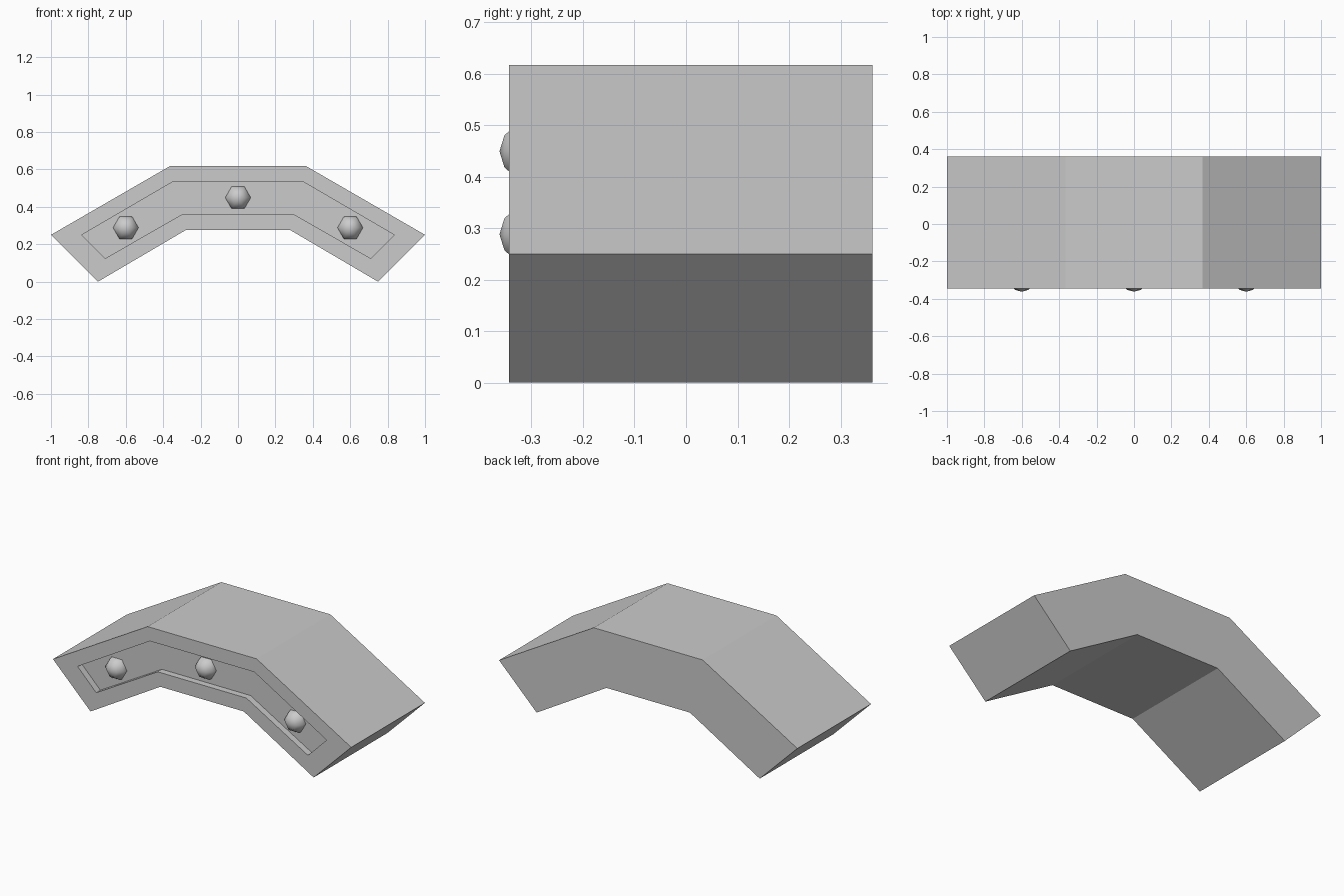
import bpy, bmesh
from math import radians
from mathutils import Matrix

if "Cube" in bpy.data.objects:
    bpy.data.objects.remove(bpy.data.objects["Cube"])


def mirrored(points):
    # complete a right-half outline with its mirror image
    return points + [(-x, z) for x, z in reversed(points)]


def finish(bm, name):
    bmesh.ops.recalc_face_normals(bm, faces=bm.faces)
    mesh = bpy.data.meshes.new(name)
    bm.to_mesh(mesh)
    bm.free()
    obj = bpy.data.objects.new(name, mesh)
    bpy.context.collection.objects.link(obj)
    return obj


OUTER = mirrored([(0.365, 0.617), (1.0, 0.25), (0.748, 0.0), (0.28, 0.275)])
INNER = mirrored([(0.35, 0.533), (0.835, 0.25), (0.71, 0.124), (0.297, 0.361)])
BACK, FRONT, RECESS = 0.362, -0.344, -0.304

# Angled body with a recessed front panel
bm = bmesh.new()
layers = [(OUTER, BACK), (OUTER, FRONT), (INNER, FRONT), (INNER, RECESS)]
rings = [[bm.verts.new((x, y, z)) for x, z in prof] for prof, y in layers]
for a, b in zip(rings, rings[1:]):
    for i in range(len(a)):
        j = (i + 1) % len(a)
        bm.faces.new((a[i], a[j], b[j], b[i]))
bm.faces.new(rings[0])
bm.faces.new(rings[-1])
# split the two concave end caps into clean convex pieces
bmesh.ops.triangulate(bm, faces=[f for f in bm.faces if len(f.verts) > 4])
finish(bm, "arched_body")

# Six-sided rounded bolts sunk into the recess
for name, x, z in (("bolt_left", -0.6, 0.288), ("bolt_middle", 0, 0.449), ("bolt_right", 0.6, 0.288)):
    bm = bmesh.new()
    turn = Matrix.Rotation(radians(90), 4, 'X') @ Matrix.Rotation(radians(30), 4, 'Z')
    bmesh.ops.create_uvsphere(bm, u_segments=6, v_segments=6, radius=0.072, matrix=turn)
    for f in bm.faces:
        f.smooth = True
    bolt = finish(bm, name)
    bolt.location = (x, -0.29, z)
